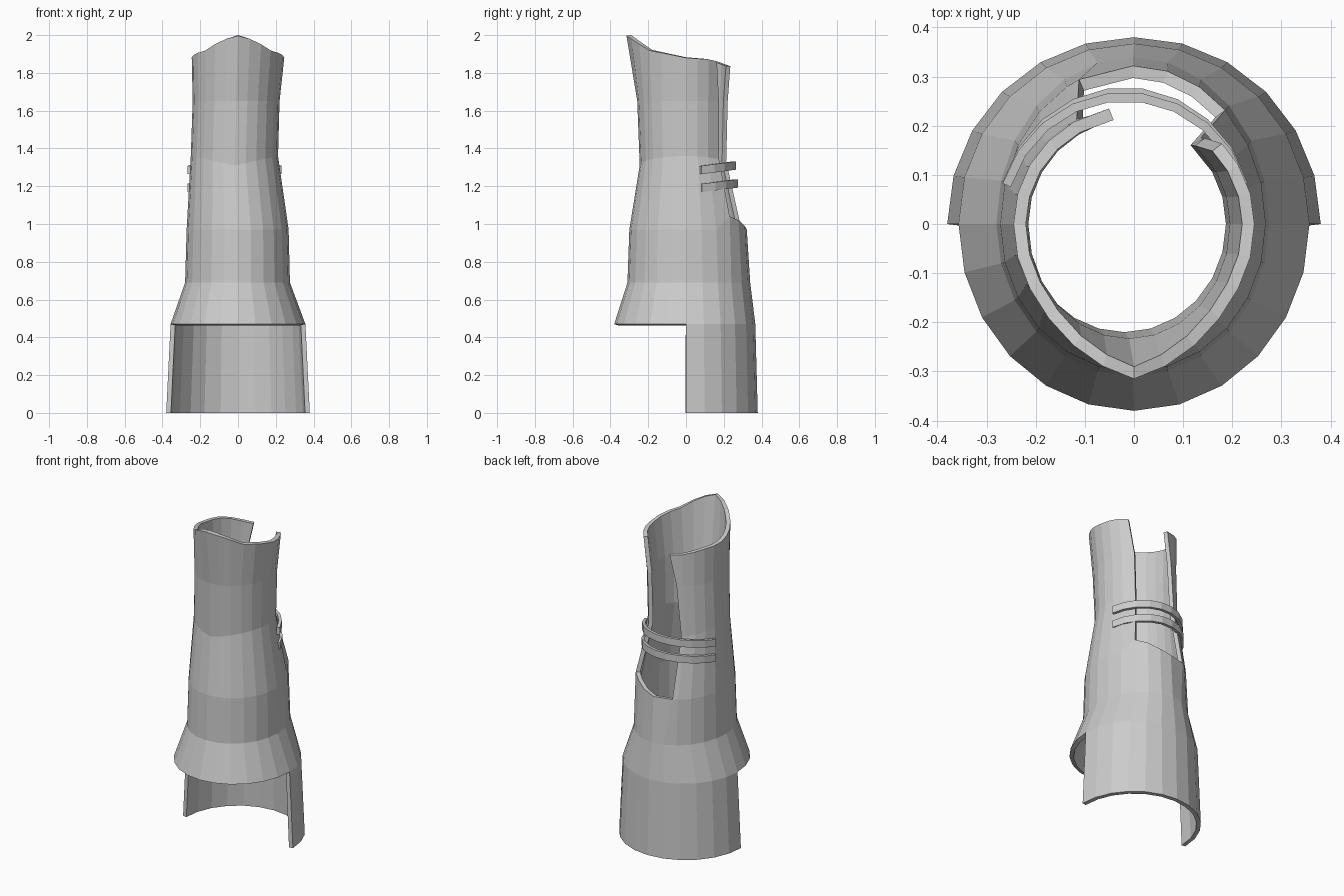
import bpy, bmesh
from math import sin, cos, radians

cube = bpy.data.objects.get("Cube")
if cube:
    bpy.data.objects.remove(cube)

grey = bpy.data.materials.new("plain_grey")
grey.use_nodes = True
grey.diffuse_color = (0.6, 0.6, 0.6, 1)
grey.node_tree.nodes["Principled BSDF"].inputs["Base Color"].default_value = (0.6, 0.6, 0.6, 1)

STEP = 15
COLS = 360 // STEP
SLIT_RIGHT, SLIT_LEFT = 45, 105     # slit edges, in degrees around the leg


def finish(name, bm, thickness, offset):
    """Turn a sheet into a solid-walled object."""
    bmesh.ops.delete(bm, geom=[v for v in bm.verts if not v.link_faces], context='VERTS')
    mesh = bpy.data.meshes.new(name)
    bm.to_mesh(mesh)
    bm.free()
    mesh.materials.append(grey)
    obj = bpy.data.objects.new(name, mesh)
    bpy.context.collection.objects.link(obj)
    wall = obj.modifiers.new("wall", 'SOLIDIFY')
    wall.thickness = thickness
    wall.offset = offset
    return obj


def rim_height(y):
    """Top edge: a tall point in front falling towards the back."""
    pts = [(-0.32, 2.0), (-0.2, 1.92), (0, 1.88), (0.14, 1.87), (0.25, 1.83)]
    for (y0, z0), (y1, z1) in zip(pts, pts[1:]):
        if y <= y1:
            return z0 + (z1 - z0) * (max(y, y0) - y0) / (y1 - y0)
    return pts[-1][1]


# Rows: height, left extent (-x), right extent (+x), front, back, slit edge angles
rows = [
    (0.0, 0.38, 0.38, 0.38, 0.38, 45, 105),
    (0.47, 0.357, 0.357, 0.38, 0.367, 45, 105),
    (0.69, 0.28, 0.275, 0.31, 0.34, 45, 105),
    (0.97, 0.272, 0.268, 0.30, 0.322, 46, 114),
    (1.31, 0.25, 0.212, 0.245, 0.235, 48, 115),
    (1.65, 0.24, 0.22, 0.258, 0.235, 48, 110),
    (None, 0.245, 0.245, 0.262, 0.24, 43, 102),
]

# Leg shell
bm = bmesh.new()
grid = []
for z, left, right, front, back, edge_r, edge_l in rows:
    ring = []
    for i in range(COLS):
        deg = i * STEP
        a = radians({SLIT_RIGHT: edge_r, SLIT_LEFT: edge_l}.get(deg, deg))
        x = (right - left) / 2 + (right + left) / 2 * cos(a)
        y = sin(a) * (back if sin(a) > 0 else front)
        h = z
        if z is None:
            if y < 0:
                y -= 0.053 * max(0, 1 - abs(x) / 0.2)
            h = rim_height(y)
        elif z == 1.31:
            h += 0.05 * abs(cos(a))
        elif z == 0.97:
            h += {45: 0.07, 60: 0.05, 75: 0.02}.get(deg, 0)
        ring.append(bm.verts.new((x, y, h)))
    grid.append(ring)

for r in range(len(rows) - 1):
    for i in range(COLS):
        deg = i * STEP
        if r == 0 and deg >= 180:                             # open front below the flare
            continue
        if r >= 3 and SLIT_RIGHT <= deg < SLIT_LEFT:          # back slit
            continue
        j = (i + 1) % COLS
        bm.faces.new((grid[r][i], grid[r][j], grid[r + 1][j], grid[r + 1][i]))
finish("leg_shell", bm, 0.025, -1)


# Two straps bridging the slit
def strap(name, z, back_y):
    bm = bmesh.new()
    pairs = []
    for k in range(10):
        a = radians(18 + k * 16)
        x, y = -0.018 + 0.262 * cos(a), back_y * sin(a)
        h = z + 0.035 * sin(a)
        pairs.append([bm.verts.new((x, y, h + d)) for d in (-0.022, 0.022)])
    for (a0, a1), (b0, b1) in zip(pairs, pairs[1:]):
        bm.faces.new((a0, b0, b1, a1))
    finish(name, bm, 0.018, -1)


strap("upper_strap", 1.275, 0.268)
strap("lower_strap", 1.18, 0.278)
